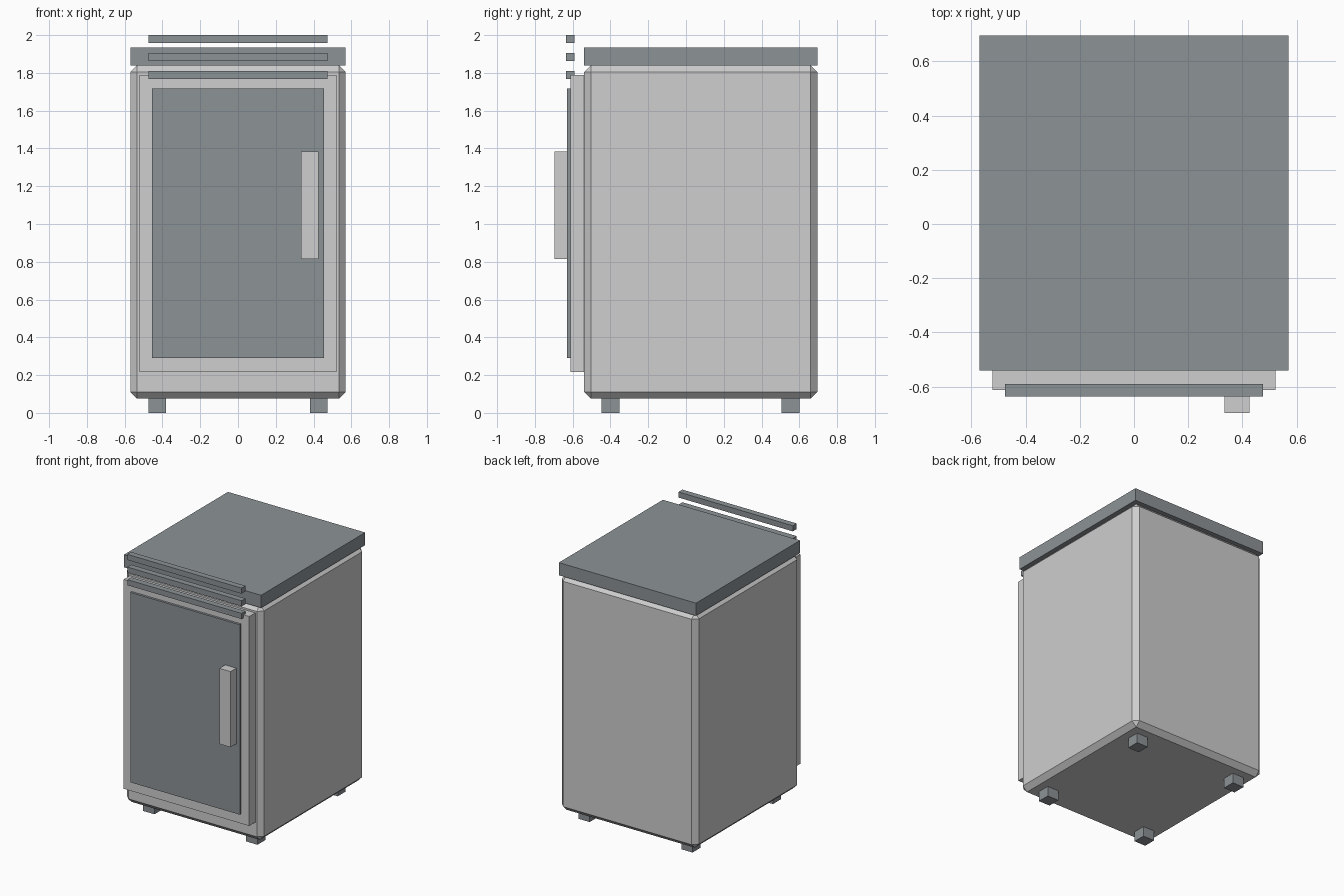
import bpy

default = bpy.data.objects.get("Cube")
if default:
    bpy.data.objects.remove(default, do_unlink=True)


def material(name, color):
    mat = bpy.data.materials.new(name)
    mat.use_nodes = True
    mat.diffuse_color = color
    mat.node_tree.nodes["Principled BSDF"].inputs["Base Color"].default_value = color
    return mat


light = material("light_metal", (0.62, 0.62, 0.62, 1))
dark = material("dark_metal", (0.265, 0.29, 0.307, 1))


def box(name, mat, x, y, z, bevel=0):
    """Box spanning the given (low, high) ranges, with optional chamfer."""
    bpy.ops.mesh.primitive_cube_add(size=1)
    obj = bpy.context.object
    obj.name = name
    for v in obj.data.vertices:
        v.co = [lo + (hi - lo) * (c + 0.5) for c, (lo, hi) in zip(v.co, (x, y, z))]
    obj.data.materials.append(mat)
    if bevel:
        mod = obj.modifiers.new("chamfer", "BEVEL")
        mod.width = bevel
        mod.segments = 1
    return obj


# Cabinet and worktop
box("cabinet", light, (-0.57, 0.57), (-0.54, 0.695), (0.075, 1.84), bevel=0.036)
box("worktop", dark, (-0.57, 0.57), (-0.54, 0.695), (1.84, 1.935))

# Door with inset panel and handle
box("door", light, (-0.522, 0.522), (-0.612, -0.54), (0.217, 1.79))
box("door_panel", dark, (-0.455, 0.455), (-0.629, -0.61), (0.29, 1.717))
box("door_handle", light, (0.333, 0.426), (-0.697, -0.629), (0.815, 1.383))

# Vent slats
for i in range(3):
    z = 1.768 + i * 0.095
    box(f"vent_slat_{i + 1}", dark, (-0.475, 0.475), (-0.636, -0.59), (z, z + 0.042))

# Feet
for side, cx in (("left", 0.428), ("right", -0.428)):
    for end, cy in (("front", -0.4), ("back", 0.553)):
        box(f"{end}_{side}_foot", dark, (cx - 0.047, cx + 0.047),
            (cy - 0.047, cy + 0.047), (0, 0.08))
